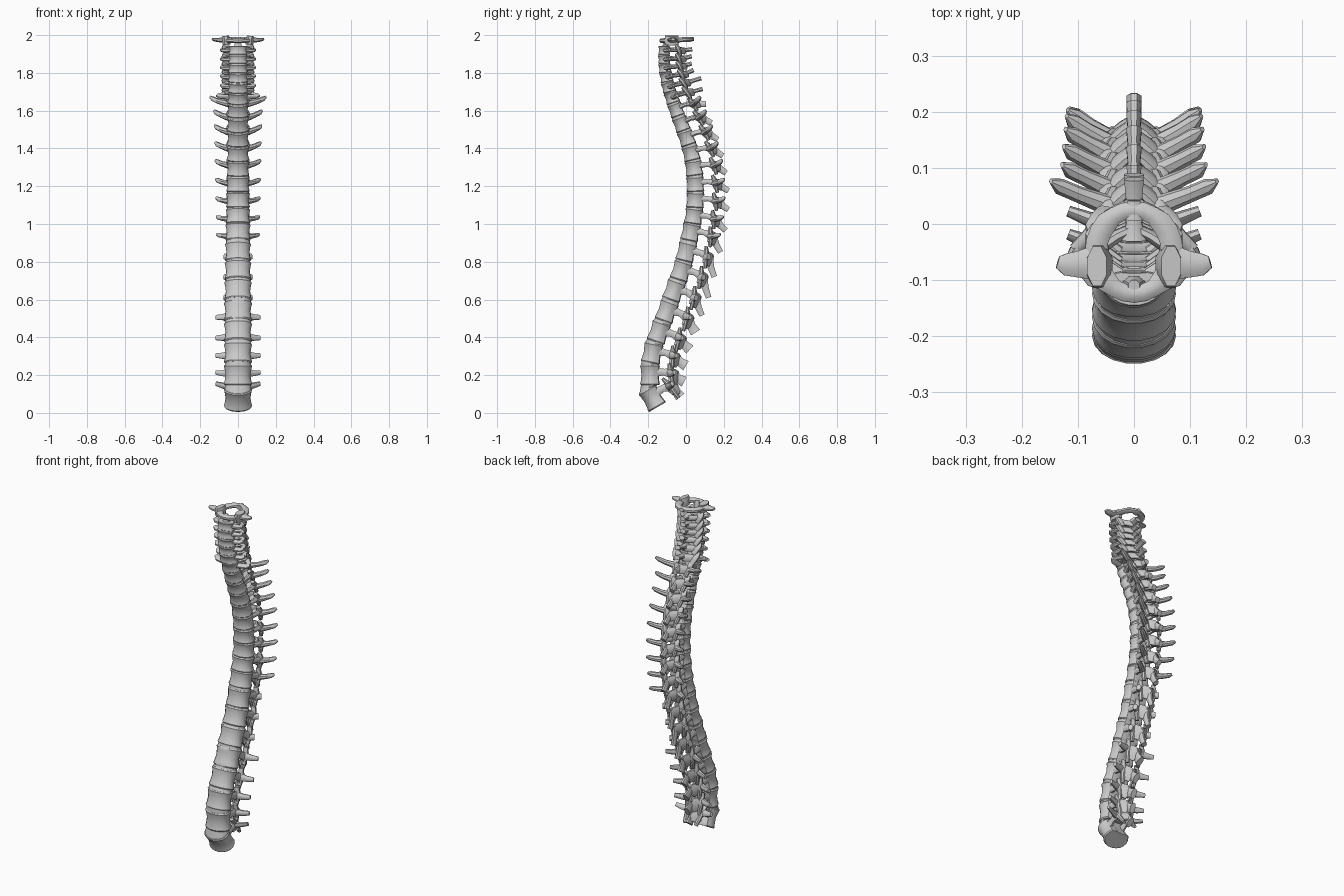
import bpy, bmesh, math
from mathutils import Vector, Matrix

if "Cube" in bpy.data.objects:
    bpy.data.objects.remove(bpy.data.objects["Cube"])

# Vertebrae from bottom to top: body centre (y, z), spinous tip (y, z)
SPINE = [
    (-.175, .08, -.03, .085), (-.186, .20, -.01, .165), (-.175, .315, .0, .25),
    (-.14, .425, .02, .335), (-.098, .535, .05, .425), (-.06, .645, .085, .515),
    (-.022, .75, .12, .61), (.005, .85, .15, .72), (.028, .955, .183, .85),
    (.044, 1.04, .21, .965), (.053, 1.125, .225, 1.075), (.053, 1.21, .225, 1.175),
    (.046, 1.295, .213, 1.27), (.03, 1.375, .195, 1.36), (.006, 1.455, .168, 1.447),
    (-.022, 1.53, .135, 1.535), (-.05, 1.605, .105, 1.635), (-.072, 1.67, .088, 1.715),
    (-.09, 1.725, .08, 1.772), (-.101, 1.777, .04, 1.815), (-.109, 1.825, .03, 1.85),
    (-.113, 1.872, .03, 1.888), (-.113, 1.92, .033, 1.925)]
N = len(SPINE)
X, U = Vector((1, 0, 0)), Vector((0, 0, 1))


def lerp_keys(i, keys):
    for (a, va), (b, vb) in zip(keys, keys[1:]):
        if i <= b:
            return va + (vb - va) * (i - a) / (b - a)
    return keys[-1][1]


def half_width(i):
    return lerp_keys(i, [(0, .075), (4, .075), (8, .067), (12, .06), (17, .055), (22, .05)])


def half_depth(i):
    return lerp_keys(i, [(0, .058), (5, .055), (12, .051), (16, .042), (22, .034)])


def frame(i):
    # Local axes: x sideways, y backwards, z along the spine
    a, b = SPINE[max(i - 1, 0)], SPINE[min(i + 1, N - 1)]
    d = Vector((0, b[0] - a[0], b[1] - a[1])) if i else Vector((0, -.5, .87))
    d.normalize()
    m = Matrix(((1, 0, 0, 0), (0, d.z, d.y, SPINE[i][0]), (0, -d.y, d.z, SPINE[i][1]), (0, 0, 0, 1)))
    return m


def half_height(i):
    a, b = max(i - 1, 0), min(i + 1, N - 1)
    length = math.dist(SPINE[a][:2], SPINE[b][:2]) / (b - a)
    return length * .455


def skin(bm, rings):
    rows = [[bm.verts.new(p) for p in r] for r in rings]
    n = len(rows[0])
    for r, q in zip(rows, rows[1:]):
        for k in range(n):
            bm.faces.new((r[k], r[(k + 1) % n], q[(k + 1) % n], q[k]))
    bm.faces.new(rows[0][::-1])
    bm.faces.new(rows[-1])


def tube(bm, m, pts, ref=U, n=8):
    # Each point: x, y, z, half width, half thickness
    rings = []
    ps = [Vector(p[:3]) for p in pts]
    for k, p in enumerate(pts):
        t = (ps[min(k + 1, len(ps) - 1)] - ps[max(k - 1, 0)]).normalized()
        a = ref.cross(t).normalized()
        b = t.cross(a)
        ring = []
        for j in range(n):
            f = 2 * math.pi * (j + .5) / n
            ring.append(m @ (ps[k] + a * p[3] * math.cos(f) * 1.06 + b * p[4] * math.sin(f) * 1.06))
        rings.append(ring)
    skin(bm, rings)


def both(bm, m, pts, ref=U):
    for s in (1, -1):
        tube(bm, m, [(s * p[0],) + tuple(p[1:]) for p in pts], ref)


def body_ring(i, m, u, k):
    w, d, ring = half_width(i) * k, half_depth(i) * k, []
    for j in range(18):
        f = 2 * math.pi * j / 18
        x, y = math.cos(f), math.sin(f)
        y = min(y, .8 - .15 * (1 - abs(x)))        # flattened, slightly hollow back
        ring.append(m @ Vector((x * w, y * d + .1 * d * (y > .5), u)))
    return ring


def finish(bm, name):
    bmesh.ops.recalc_face_normals(bm, faces=bm.faces)
    me = bpy.data.meshes.new(name)
    bm.to_mesh(me)
    bm.free()
    ob = bpy.data.objects.new(name, me)
    bpy.context.collection.objects.link(ob)
    bpy.context.view_layer.objects.active = ob
    ob.select_set(True)
    bpy.ops.object.shade_smooth_by_angle(angle=math.radians(40))
    ob.select_set(False)


def vertebra(i):
    bm, m = bmesh.new(), frame(i)
    h, d, w = half_height(i), half_depth(i), half_width(i)
    lumbar, neck = i < 5, i > 16
    # Waisted body
    skin(bm, [body_ring(i, m, u * h, k) for u, k in
              ((-1, .94), (-.88, 1), (-.6, .94), (0, .88), (.6, .94), (.88, 1), (1, .94))])
    px = .06 if neck else .042            # joint pillar position
    py = d + (.035 if neck else .045)
    pt = .018 if neck else .014
    # Pedicles
    both(bm, m, [(w * .55, d * .6, h * .3, .014, h * .45), (px, d + .012, h * .3, .011, h * .33),
                 (px, py, h * .2, .015, h * .5)])
    # Joint pillars
    both(bm, m, [(px * 1.05, py - .008, h * 1.15, .008, pt), (px * 1.1, py, h * .6, .014, pt * 1.15),
                 (px, py + .008, -h * .3, .013, pt), (px * .85, py + .014, -h * 1.25, .009, pt * .8)], X)
    # Laminae
    both(bm, m, [(px, py + .002, 0, .012, h * .7), (px * .5, py + .022, -h * .15, .011, h * .75),
                 (0, py + .036, -h * .3, .01, h * .7)])
    # Spinous process
    tip = m.inverted() @ Vector((0, SPINE[i][2], SPINE[i][3]))
    root = Vector((0, py + .015, -h * .1))
    mid = root.lerp(tip, .5)
    tall = (.034, .024, .029) if lumbar else (.02, .011, .012) if neck else (.03, .018, .015)
    wide = (.017, .01, .016) if lumbar else (.022, .014, .018) if neck else (.018, .011, .014)
    tube(bm, m, [(*p, a, b) for p, a, b in zip((root, mid, tip), wide, tall)])
    # Transverse processes
    if lumbar:
        both(bm, m, [(px, py - .005, .012, .016, .022), (.082, d + .055, .01, .012, .016),
                     (.117, d + .068, .014, .009, .012)])
    elif neck:
        tx = .11 if i == 17 else .088
        both(bm, m, [(w * .7, .005, 0, .016, .012), (tx * .85, .018, -.002, .017, .011),
                     (tx, .03, .002, .012, .009)])
        both(bm, m, [(px, py, 0, .014, .011), (tx * .95, .028, 0, .012, .009)])
    elif i < 8:
        both(bm, m, [(px, py, 0, .016, .02), (.07, py + .02, .005, .013, .016)])
    else:
        tx = lerp_keys(i, [(8, .112), (13, .122), (15, .128), (16, .148)])
        both(bm, m, [(px, py, .0, .018, .018), (tx * .68, d + .07, .006, .014, .013),
                     (tx * .9, d + .088, .015, .014, .012), (tx, d + .1, .022, .004, .007)])
    if i == N - 1:
        # Upright peg into the top ring
        tube(bm, m, [(0, 0, 0, .02, .024), (0, .006, .035, .015, .018), (0, .004, .062, .009, .01)], X)
    finish(bm, "vertebra_%02d" % (i + 1))


def disc(i):
    bm, a, b = bmesh.new(), frame(i), frame(i + 1)
    lo = body_ring(i, a, half_height(i) * .96, .92)
    hi = body_ring(i + 1, b, -half_height(i + 1) * .96, .92)
    skin(bm, [lo, hi])
    finish(bm, "disc_%02d" % (i + 1))


for i in range(N):
    vertebra(i)
    if i < N - 1:
        disc(i)

# Top ring vertebra with side wings
bm, I = bmesh.new(), Matrix()
ring = []
for k in range(25):
    f = 2 * math.pi * (k + .01) / 24
    s = math.sin(f)
    ring.append((.068 * math.cos(f), -.05 + .075 * s, 1.974 + .004 * s, .02 if abs(s) < .8 else .016, .013))
tube(bm, I, ring)
both(bm, I, [(.06, -.075, 1.948, .036, .02), (.062, -.075, 1.97, .04, .024), (.066, -.075, 1.996, .036, .018)], X)
both(bm, I, [(.06, -.068, 1.975, .034, .016), (.1, -.072, 1.974, .024, .012), (.122, -.072, 1.976, .02, .01),
             (.136, -.068, 1.978, .011, .006)])
tube(bm, I, [(0, .008, 1.976, .02, .014), (0, .042, 1.98, .012, .01)])
finish(bm, "top_ring_vertebra")
